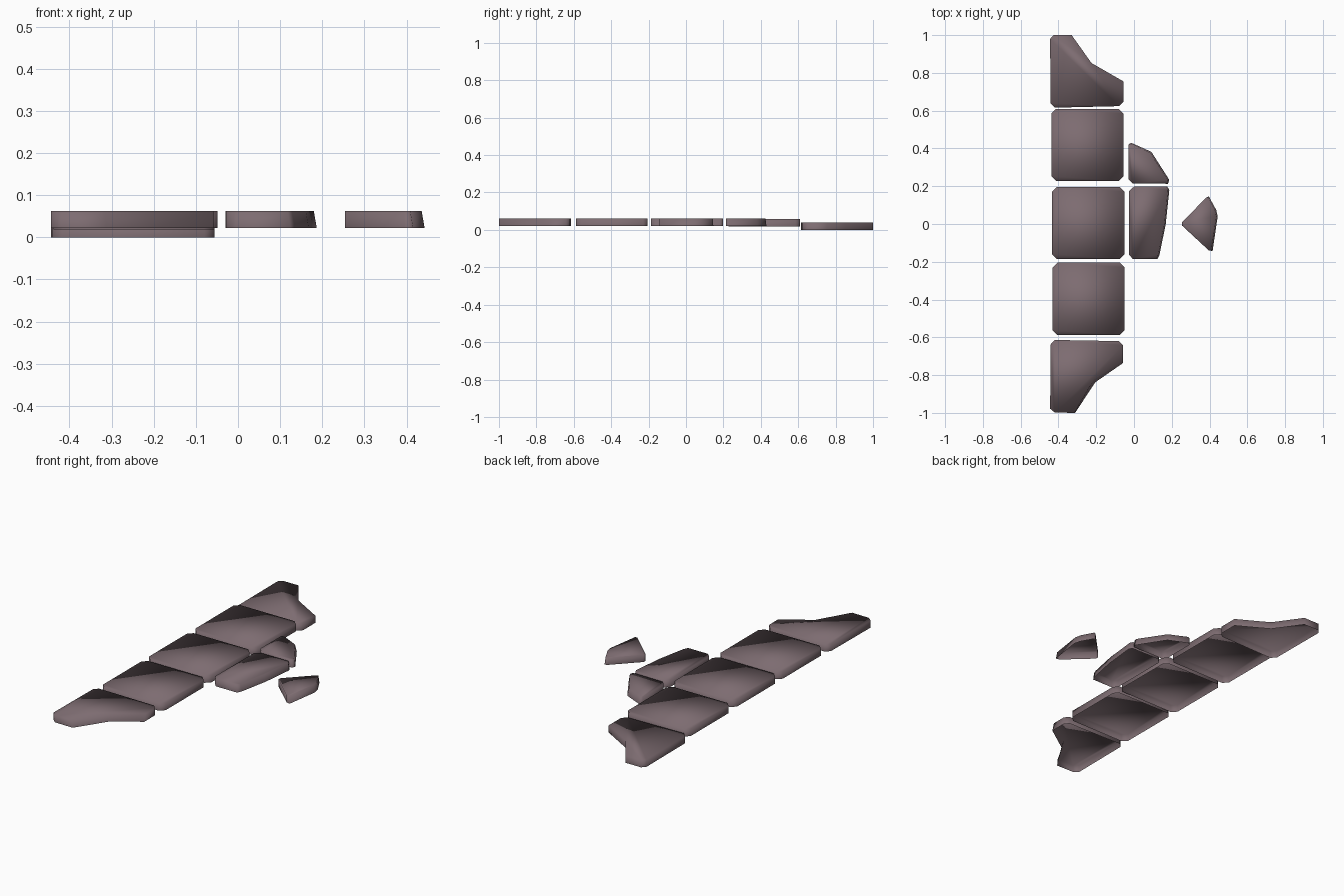
import bpy, bmesh

mat = bpy.data.materials.new("dusty mauve stone")
mat.diffuse_color = (0.205, 0.150, 0.165, 1)
THICK = 0.04


def slab(name, outline, z):
    """Open-bottomed slab from a counter-clockwise outline; optional dx, dy shift the top corner (sloped breaks)."""
    bm = bmesh.new()
    low = [bm.verts.new((p[0], p[1], z)) for p in outline]
    top = []
    for p in outline:
        dx, dy = p[2:] if len(p) == 4 else (0, 0)
        top.append(bm.verts.new((p[0] + dx, p[1] + dy, z + THICK)))
    n = len(outline)
    bm.faces.new(top)
    for i in range(n):
        j = (i + 1) % n
        bm.faces.new((low[i], low[j], top[j], top[i]))
    for f in bm.faces:
        f.smooth = True
    me = bpy.data.meshes.new(name)
    bm.to_mesh(me)
    bm.free()
    me.materials.append(mat)
    ob = bpy.data.objects.new(name, me)
    bpy.context.collection.objects.link(ob)
    return ob


def square(name, cx, cy, z, h=0.191, c=0.025):
    """Whole paving tile with clipped corners."""
    slab(name, [(cx - h + c, cy - h), (cx + h - c, cy - h), (cx + h, cy - h + c),
                (cx + h, cy + h - c), (cx + h - c, cy + h), (cx - h + c, cy + h),
                (cx - h, cy + h - c), (cx - h, cy - h + c)], z)


# whole tiles
square("middle_tile", -0.242, 0.006, 0.022)
square("back_tile", -0.247, 0.419, 0.018)
square("front_tile", -0.24, -0.396, 0.022)

# broken end tiles
slab("back_end_tile", [(-0.418, 0.616), (-0.08, 0.624), (-0.056, 0.648), (-0.056, 0.755),
                       (-0.225, 0.852), (-0.33, 1.0),
                       (-0.425, 1.0), (-0.444, 0.98), (-0.442, 0.64)], 0.0)
slab("front_end_tile", [(-0.444, -0.978), (-0.42, -0.998), (-0.312, -1.0, -0.004, 0),
                        (-0.205, -0.838, -0.008, 0.015), (-0.058, -0.736, 0, 0.012),
                        (-0.058, -0.642), (-0.08, -0.62), (-0.42, -0.614), (-0.441, -0.637)], 0.022)

# broken side tiles
slab("side_tile", [(-0.027, -0.163), (-0.005, -0.186), (0.124, -0.186, -0.006, 0), (0.135, -0.163, -0.007, 0),
                   (0.168, 0.0, -0.007, 0), (0.187, 0.18, -0.007, 0), (0.176, 0.198, -0.005, 0),
                   (0.0, 0.198), (-0.026, 0.175)], 0.022)
slab("side_corner_tile", [(-0.03, 0.238), (-0.008, 0.215), (0.18, 0.213, -0.006, 0), (0.187, 0.233, -0.007, 0),
                          (0.092, 0.382, -0.007, -0.005), (-0.015, 0.43, 0, -0.005), (-0.03, 0.42)], 0.022)

# loose fragment
slab("loose_fragment", [(0.254, -0.008), (0.395, -0.139), (0.416, -0.143, -0.007, 0.003),
                        (0.443, 0.04, -0.007, 0), (0.435, 0.075, -0.007, 0),
                        (0.396, 0.146, -0.004, -0.003), (0.38, 0.138), (0.254, 0.008)], 0.022)
